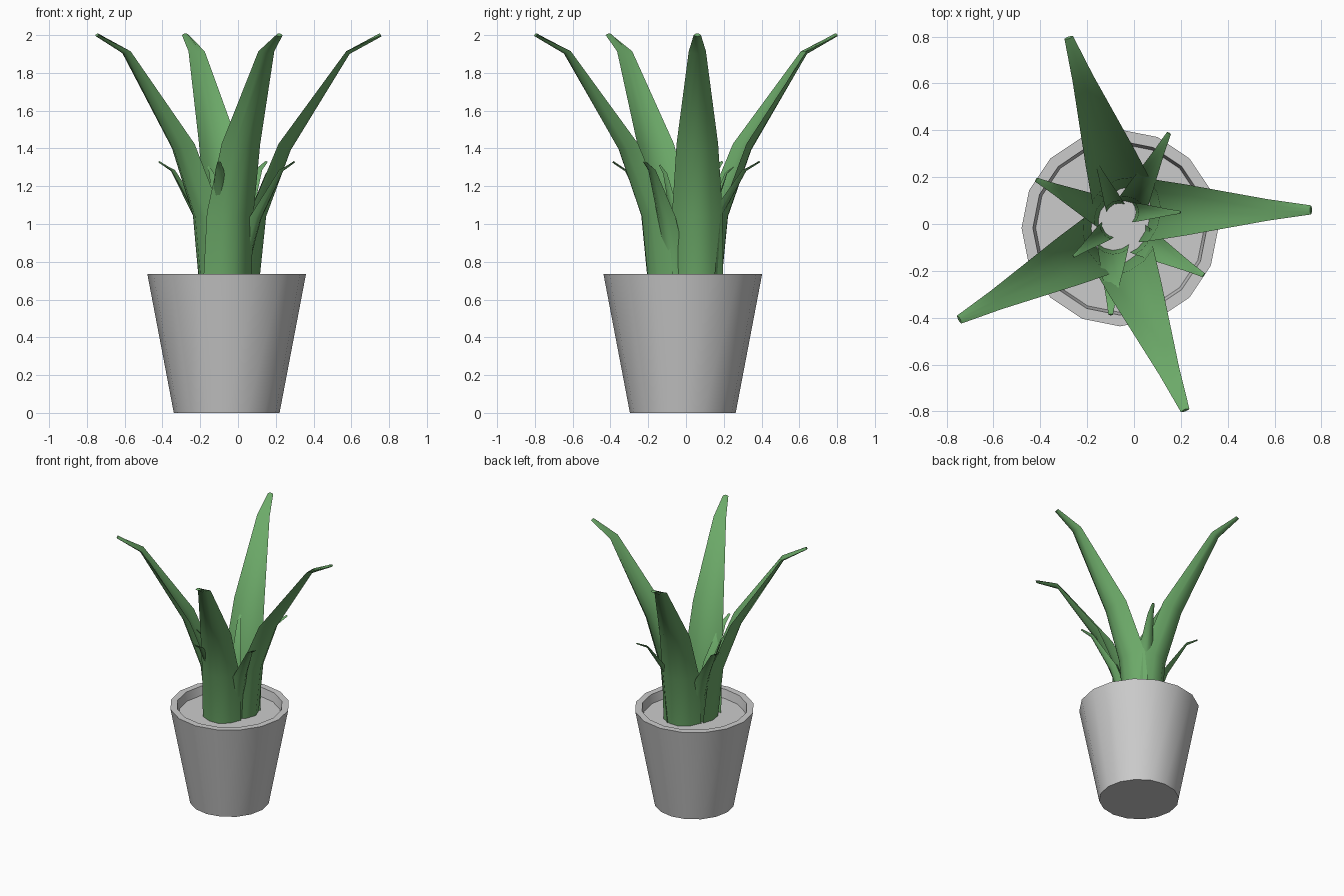
import bpy, bmesh
from math import cos, sin, pi, radians
from mathutils import Vector

if "Cube" in bpy.data.objects:
    bpy.data.objects.remove(bpy.data.objects["Cube"])

SOIL_Z = 0.67
CENTRE = (-0.06, -0.017)

green = bpy.data.materials.new("leaf_green")
green.diffuse_color = (0.15, 0.40, 0.14, 1)
green.use_nodes = True
green.node_tree.nodes["Principled BSDF"].inputs["Base Color"].default_value = green.diffuse_color


def finish(name, bm, mat=None, angle=35):
    bmesh.ops.recalc_face_normals(bm, faces=bm.faces)
    mesh = bpy.data.meshes.new(name)
    bm.to_mesh(mesh)
    bm.free()
    ob = bpy.data.objects.new(name, mesh)
    bpy.context.collection.objects.link(ob)
    if mat:
        mesh.materials.append(mat)
    bpy.ops.object.select_all(action='DESELECT')
    ob.select_set(True)
    bpy.context.view_layer.objects.active = ob
    bpy.ops.object.shade_smooth_by_angle(angle=radians(angle))
    return ob


def loft(bm, rings):
    """Skin closed rings of points and cap both ends."""
    vs = [[bm.verts.new(p) for p in ring] for ring in rings]
    n = len(vs[0])
    for a, b in zip(vs, vs[1:]):
        for i in range(n):
            j = (i + 1) % n
            bm.faces.new((a[i], a[j], b[j], b[i]))
    bm.faces.new(vs[0][::-1])
    bm.faces.new(vs[-1])


# Pot: 16-sided tapered shell, rim, inner wall and soil surface
profile = [(0.28, 0), (0.42, 0.735), (0.372, 0.735), (0.36, SOIL_Z)]
bm = bmesh.new()
loft(bm, [[(CENTRE[0] + r * cos(i * pi / 8), CENTRE[1] + r * sin(i * pi / 8), z)
           for i in range(16)] for r, z in profile])
finish("pot", bm)

# Leaf stations: fraction of reach, fraction of height, fraction of width, cupping
STATIONS = [(0.0, 0.0, 1.0, 0.33), (0.06, 0.28, 0.97, 0.33), (0.26, 0.545, 0.80, 0.33),
            (0.74, 0.93, 0.33, 0.25), (1.0, 1.0, 0.14, 0.2)]


def leaf(name, tip, angle, reach, width, top):
    """Channelled leaf, bending outward from the soil up to its tip."""
    a = radians(angle)
    out, side = Vector((cos(a), sin(a), 0)), Vector((-sin(a), cos(a), 0))
    end = Vector((tip[0], tip[1], 0))
    spine = [end - out * reach * (1 - r) + Vector((0, 0, SOIL_Z + (top - SOIL_Z) * h))
             for r, h, _, _ in STATIONS]
    rings = []
    for i, (_, _, wf, cup) in enumerate(STATIONS):
        tangent = (spine[min(i + 1, 4)] - spine[max(i - 1, 0)]).normalized()
        inward = side.cross(tangent).normalized()
        if inward.dot(out) > 0:
            inward.negate()
        if i == 0:
            inward = -out
        w = width * wf
        thick = 0.06 * width + 0.07 * w
        back = [-1, -0.55, 0, 0.55, 1]
        ring = [spine[i] + side * (w / 2 * s) + inward * (cup * w * s * s) for s in back]
        ring += [spine[i] + side * (w / 2 * s) + inward * (cup * w * s * s + thick * (1 - s * s))
                 for s in (0.55, 0, -0.55)]
        rings.append(ring)
    bm = bmesh.new()
    loft(bm, rings)
    finish(name, bm, green, 50)


# Outer, middle and inner rosettes: (tip x, tip y, heading, reach)
OUTER = [(0.76, 0.06, 0, 0.65), (-0.28, 0.80, 109, 0.65),
         (-0.75, -0.41, 208, 0.63), (0.22, -0.80, -68, 0.65)]
MIDDLE = [(0.15, 0.39, 63, 0.32), (0.30, -0.22, -29, 0.28),
          (-0.10, -0.39, 268, 0.26), (-0.42, 0.19, 154, 0.29)]
INNER = [(0.20, 0.05, 0, 0.18), (-0.26, -0.14, 218, 0.16), (-0.16, 0.26, 113, 0.18)]

for label, group, width, top in (("outer", OUTER, 0.275, 1.993), ("middle", MIDDLE, 0.135, 1.325),
                                 ("inner", INNER, 0.085, 1.31)):
    for k, (x, y, angle, reach) in enumerate(group):
        leaf(f"{label}_leaf_{k + 1}", (x, y), angle, reach, width, top)
